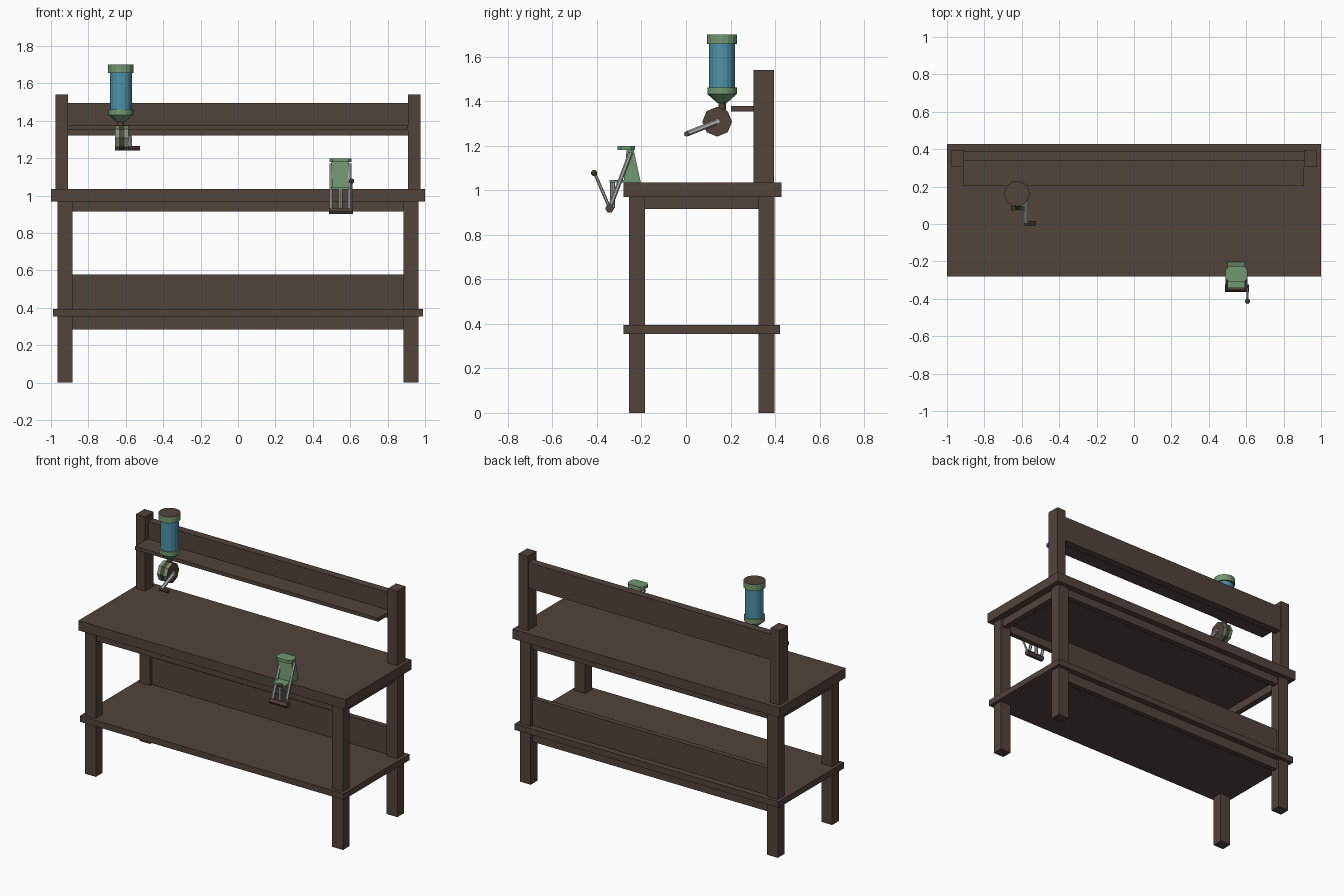
import bpy, bmesh, math
from mathutils import Vector

if "Cube" in bpy.data.objects:
    bpy.data.objects.remove(bpy.data.objects["Cube"])


def mat(name, c):
    m = bpy.data.materials.new(name)
    m.diffuse_color = (*c, 1)
    m.use_nodes = True
    m.node_tree.nodes["Principled BSDF"].inputs["Base Color"].default_value = m.diffuse_color
    return m


WOOD = mat("dark brown", (0.085, 0.056, 0.046))
GREEN = mat("sage green", (0.17, 0.31, 0.17))
BLUE = mat("teal blue", (0.075, 0.29, 0.39))
STEEL = mat("light steel", (0.43, 0.43, 0.43))


def finish(name, bm, *mats):
    bmesh.ops.recalc_face_normals(bm, faces=bm.faces)
    me = bpy.data.meshes.new(name)
    bm.to_mesh(me)
    bm.free()
    for m in mats:
        me.materials.append(m)
    ob = bpy.data.objects.new(name, me)
    bpy.context.collection.objects.link(ob)
    return ob


def box(name, x, y, z, m=WOOD):
    bm = bmesh.new()
    bmesh.ops.create_cube(bm, size=1)
    for v in bm.verts:
        v.co = [(a[0] + a[1]) / 2 + c * (a[1] - a[0]) for a, c in zip((x, y, z), v.co)]
    return finish(name, bm, m)


def prism(name, pts, lo, hi, axis, m):
    """Extrude a 2D outline along x (pts = y,z) or z (pts = x,y)."""
    bm = bmesh.new()
    vs = [bm.verts.new((lo, a, b) if axis == 'x' else (a, b, lo)) for a, b in pts]
    f = bm.faces.new(vs)
    d = Vector((hi - lo, 0, 0)) if axis == 'x' else Vector((0, 0, hi - lo))
    r = bmesh.ops.extrude_face_region(bm, geom=[f])
    bmesh.ops.translate(bm, vec=d, verts=[v for v in r['geom'] if isinstance(v, bmesh.types.BMVert)])
    return finish(name, bm, m)


def rod(name, a, b, r, m, sides=8, r2=None, cap=None):
    """Cylinder or cone from a to b; cap recolours the end faces."""
    a, b = Vector(a), Vector(b)
    bm = bmesh.new()
    bmesh.ops.create_cone(bm, cap_ends=True, segments=sides, radius1=r,
                          radius2=r if r2 is None else r2, depth=(b - a).length)
    if cap:
        bm.normal_update()
        for f in bm.faces:
            if abs(f.normal.z) > 0.95:
                f.material_index = 1
    q = Vector((0, 0, 1)).rotation_difference(b - a)
    for v in bm.verts:
        v.co = q @ v.co + (a + b) / 2
    return finish(name, bm, *([m, cap] if cap else [m]))


def ball(name, c, r, m):
    bm = bmesh.new()
    bmesh.ops.create_uvsphere(bm, u_segments=8, v_segments=6, radius=r)
    bmesh.ops.translate(bm, vec=Vector(c), verts=bm.verts)
    return finish(name, bm, m)


# bench boards
box("bench_top", (-1, 1), (-0.28, 0.428), (0.97, 1.036))
box("lower_shelf", (-0.988, 0.988), (-0.28, 0.422), (0.354, 0.395))
box("lower_back_board", (-0.89, 0.89), (0.345, 0.38), (0.285, 0.578))
box("front_apron", (-0.89, 0.89), (-0.245, -0.21), (0.915, 0.97))
box("back_apron", (-0.89, 0.89), (0.345, 0.385), (0.915, 0.97))
box("upper_back_board", (-0.91, 0.91), (0.337, 0.39), (1.322, 1.496))
box("upper_shelf", (-0.912, 0.908), (0.203, 0.34), (1.354, 1.378))

# legs, side aprons and rear posts
for s, side in ((-1, "left"), (1, "right")):
    x = sorted((s * 0.966, s * 0.885))
    box(side + "_front_leg", x, (-0.257, -0.185), (0, 0.97))
    box(side + "_rear_leg", x, (0.325, 0.397), (0, 0.97))
    box(side + "_apron", sorted((s * 0.95, s * 0.91)), (-0.19, 0.33), (0.915, 0.97))
    box(side + "_rear_post", sorted((s * 0.977, s * 0.908)), (0.304, 0.395), (1.036, 1.54))

# hopper
hx, hy = -0.626, 0.162
def up(name, z0, z1, r, m, r2=None, cap=None):
    rod(name, (hx, hy, z0), (hx, hy, z1), r, m, 16, r2, cap)

up("hopper_lid", 1.657, 1.70, 0.068, GREEN, cap=WOOD)
up("hopper_tube", 1.46, 1.657, 0.058, BLUE)
up("hopper_collar", 1.432, 1.462, 0.066, GREEN)
up("hopper_funnel", 1.393, 1.432, 0.022, GREEN, 0.066)
up("hopper_neck", 1.35, 1.395, 0.017, WOOD)

# metering drum: green flanges around a brown core
dy, dz = 0.14, 1.308
for i, x0 in enumerate((-0.658, -0.608)):
    rod(f"drum_flange_{i}", (x0, dy, dz), (x0 + 0.022, dy, dz), 0.067, GREEN, 8, cap=WOOD)
rod("drum_core", (-0.637, dy, dz), (-0.607, dy, dz), 0.066, WOOD, 8)
rod("crank_hub", (-0.59, dy, dz), (-0.57, dy, dz), 0.014, STEEL)
rod("crank_arm", (-0.577, dy, dz), (-0.577, 0.005, 1.254), 0.012, STEEL, 6)
rod("crank_knob", (-0.585, 0.003, 1.253), (-0.523, 0.003, 1.253), 0.012, WOOD)

# press frame
px = 0.547
c = 0.018
x0, x1, y0, y1 = 0.488, 0.608, -0.308, -0.228
prism("press_head", [(x0 + c, y0), (x1 - c, y0), (x1, y0 + c), (x1, y1 - c),
                     (x1 - c, y1), (x0 + c, y1), (x0, y1 - c), (x0, y0 + c)],
      1.18, 1.20, 'z', GREEN)
prism("press_column", [(-0.267, 1.182), (-0.235, 1.182), (-0.203, 1.034), (-0.28, 1.034)],
      0.5, 0.594, 'x', GREEN)
box("press_foot", (0.5, 0.594), (-0.343, -0.27), (1.034, 1.046), GREEN)
rod("press_ram", (px, -0.33, 0.92), (px, -0.33, 1.04), 0.011, STEEL)

# press linkage and lever
for i, x in enumerate((0.497, 0.598)):
    rod(f"press_link_{i}", (x, -0.343, 0.92), (x, -0.248, 1.17), 0.01, STEEL, 6)
rod("press_crossbar", (0.486, -0.343, 0.918), (0.616, -0.343, 0.918), 0.02, WOOD, 6)
rod("press_lever", (0.607, -0.343, 0.92), (0.607, -0.41, 1.076), 0.007, STEEL, 6)
ball("press_lever_knob", (0.607, -0.413, 1.078), 0.014, WOOD)
